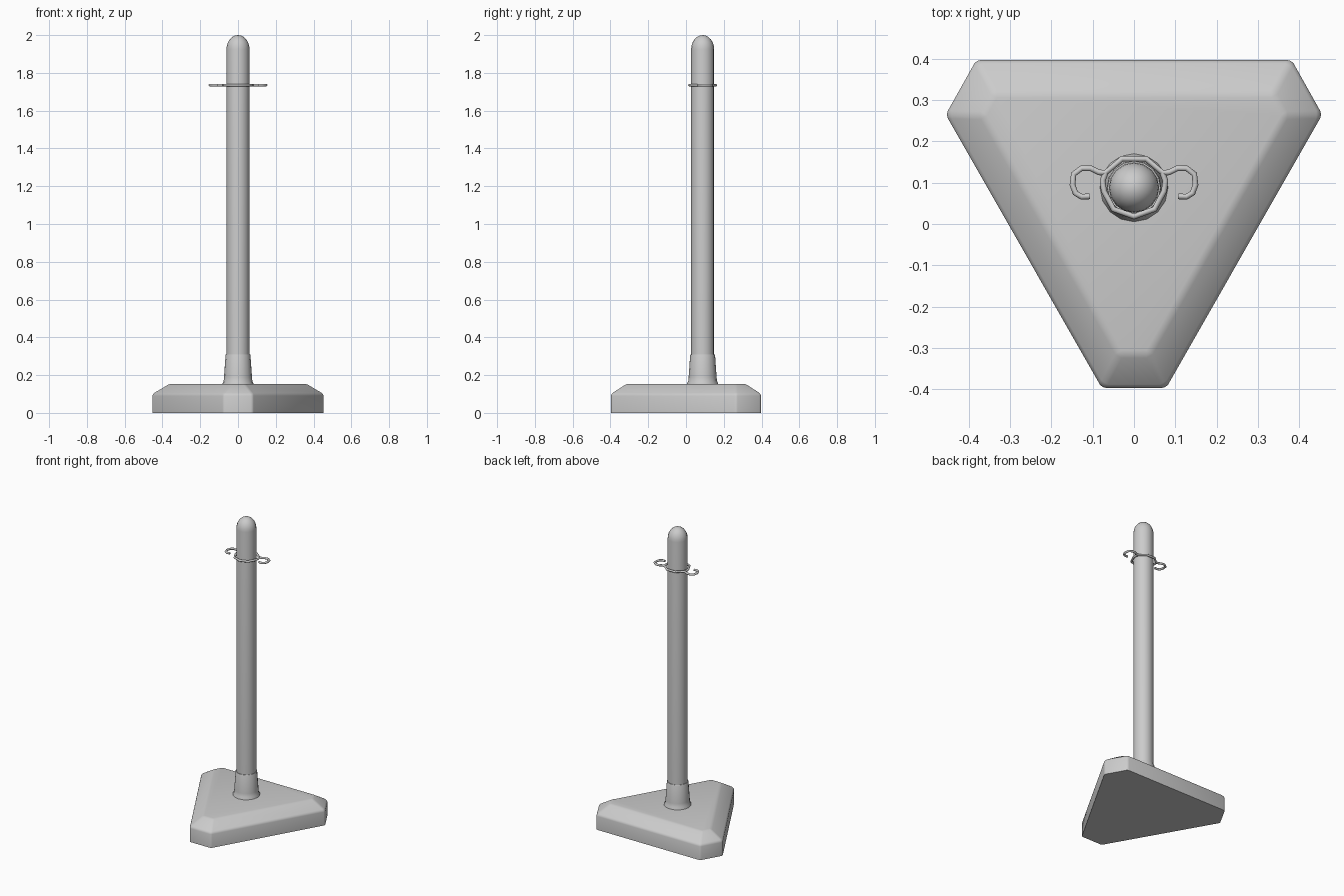
import bpy, bmesh, math

if "Cube" in bpy.data.objects:
    bpy.data.objects.remove(bpy.data.objects["Cube"])

POLE_Y = 0.088
WIRE_Z = 1.735


def finish(name, bm, angle=35):
    bmesh.ops.recalc_face_normals(bm, faces=bm.faces[:])
    me = bpy.data.meshes.new(name)
    bm.to_mesh(me)
    bm.free()
    ob = bpy.data.objects.new(name, me)
    bpy.context.collection.objects.link(ob)
    bpy.ops.object.select_all(action='DESELECT')
    ob.select_set(True)
    bpy.context.view_layer.objects.active = ob
    bpy.ops.object.shade_smooth_by_angle(angle=math.radians(angle))
    return ob


def mirrored(half):
    # half outline on +x, back to front, closed with its mirror image
    return half + [(-x, y) for x, y in reversed(half)]


def lathe(name, profile, sides=16):
    bm = bmesh.new()
    vs = [bm.verts.new((r, POLE_Y, z)) for r, z in profile]
    es = [bm.edges.new(p) for p in zip(vs, vs[1:])]
    bmesh.ops.spin(bm, geom=vs + es, cent=(0, POLE_Y, 0), axis=(0, 0, 1),
                   angle=2 * math.pi, steps=sides, use_merge=True)
    bmesh.ops.remove_doubles(bm, verts=bm.verts[:], dist=1e-5)
    return finish(name, bm)


def wire(name, pts, radius=0.007):
    cu = bpy.data.curves.new(name, 'CURVE')
    cu.dimensions = '3D'
    cu.bevel_depth = radius
    cu.bevel_resolution = 2
    cu.use_fill_caps = True
    sp = cu.splines.new('POLY')
    sp.points.add(len(pts) - 1)
    for p, (x, y) in zip(sp.points, pts):
        p.co = (x, y, WIRE_Z, 1)
    sp.use_smooth = True
    ob = bpy.data.objects.new(name, cu)
    bpy.context.collection.objects.link(ob)
    return ob


# Truncated triangle base with a chamfered top
outer = mirrored([(0.382, 0.397), (0.456, 0.265), (0.078, -0.397)])
inner = mirrored([(0.338, 0.316), (0.367, 0.263), (0.036, -0.316)])
bm = bmesh.new()
rings = [[bm.verts.new((x, y, z)) for x, y in o]
         for o, z in ((outer, 0), (outer, 0.10), (inner, 0.153))]
bm.faces.new(rings[0])
bm.faces.new(rings[2])
for a, b in zip(rings, rings[1:]):
    for i in range(6):
        j = (i + 1) % 6
        bm.faces.new((a[i], a[j], b[j], b[i]))
bm.normal_update()
soft = [e for e in bm.edges if max(v.co.z for v in e.verts) > 0.01]
bmesh.ops.bevel(bm, geom=soft, offset=0.01, segments=2, profile=0.5,
                affect='EDGES', clamp_overlap=True)
finish("base", bm)

# Tapered socket with a small flared foot
lathe("socket", [(0.0, 0.14), (0.084, 0.14), (0.082, 0.157), (0.076, 0.168),
                 (0.074, 0.19), (0.066, 0.305), (0.064, 0.31), (0.0, 0.31)])

# Round-topped pole
R, DOME = 0.061, 0.075
dome = [(R * math.cos(t), 2.0 - DOME + DOME * math.sin(t))
        for t in (math.pi / 2 * i / 6 for i in range(6))]
lathe("pole", [(0.0, 0.15), (R, 0.15)] + dome + [(0.0, 2.0)])

# Wire clip: back arc ending in two hooks, plus the front half ring
hook = [(0.029, 0.158), (0.069, 0.124), (0.085, 0.125), (0.105, 0.135),
        (0.127, 0.135), (0.146, 0.121), (0.149, 0.095), (0.142, 0.075),
        (0.127, 0.066), (0.107, 0.067)]
wire("hook_wire", [(-x, y) for x, y in reversed(hook)] + hook)
ring = [(0.069, 0.124), (0.076, 0.105), (0.073, 0.080), (0.050, 0.036)]
wire("front_ring_wire", ring + [(0, 0.018)] + [(-x, y) for x, y in reversed(ring)])
